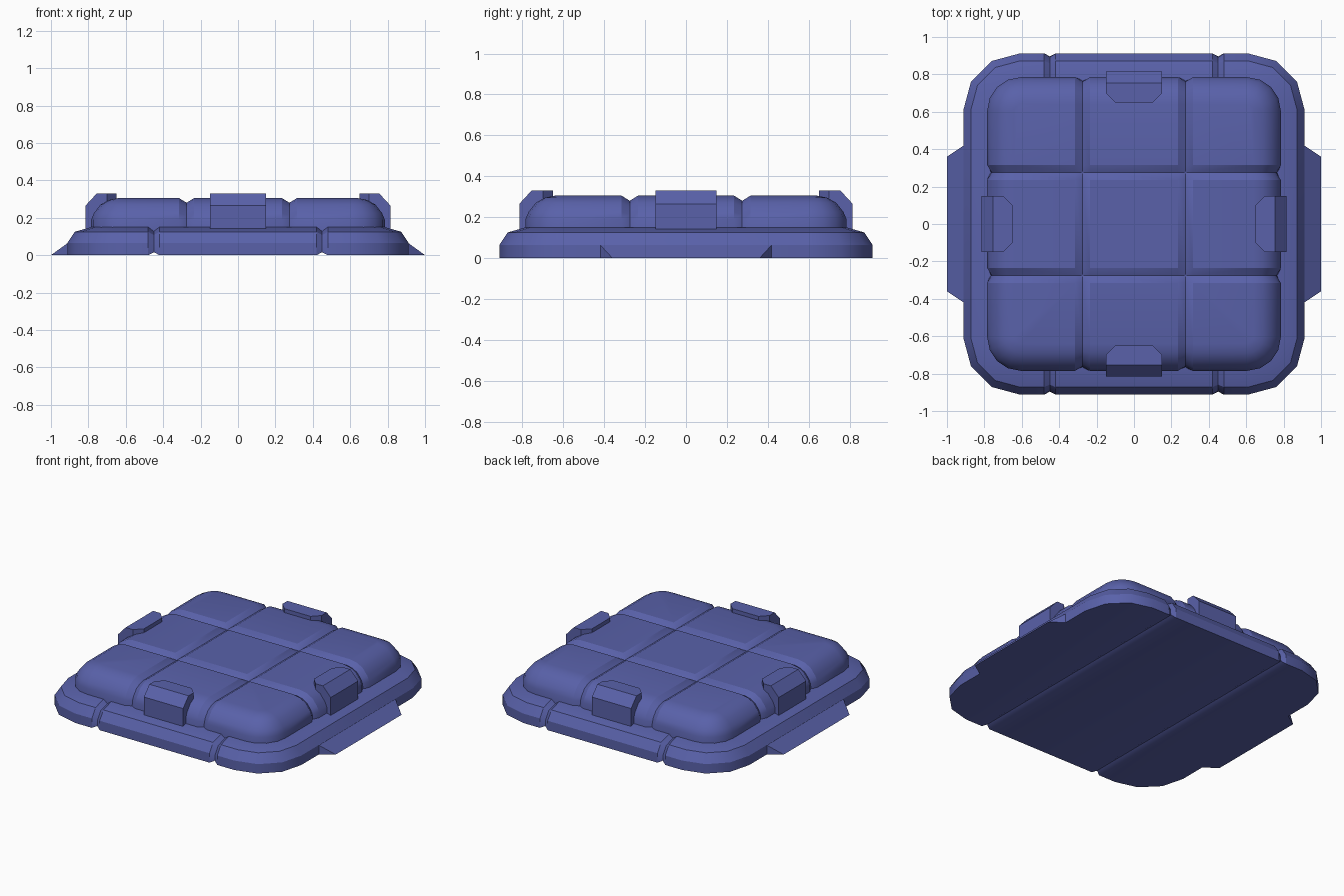
import bpy, bmesh, math
from mathutils import Vector, Matrix

if "Cube" in bpy.data.objects:
    bpy.data.objects.remove(bpy.data.objects["Cube"])

blue = bpy.data.materials.new("blue_paint")
blue.diffuse_color = (0.10, 0.12, 0.40, 1)
blue.use_nodes = True
blue.node_tree.nodes["Principled BSDF"].inputs["Base Color"].default_value = blue.diffuse_color


def finish(bm, name, smooth=None):
    bmesh.ops.recalc_face_normals(bm, faces=bm.faces[:])
    me = bpy.data.meshes.new(name)
    bm.to_mesh(me)
    bm.free()
    me.materials.append(blue)
    ob = bpy.data.objects.new(name, me)
    bpy.context.collection.objects.link(ob)
    if smooth:
        bpy.ops.object.select_all(action='DESELECT')
        ob.select_set(True)
        bpy.context.view_layer.objects.active = ob
        bpy.ops.object.shade_smooth_by_angle(angle=math.radians(smooth))
    return ob


def rounded_slab(name, profile, centre, segs, grooves, width, depth, smooth):
    """Rounded-square slab from (half size, z) rings, with V grooves
    wrapped around it at (axis, position)."""
    bm = bmesh.new()
    rings = []
    for half, z in profile:
        r, ring = half - centre, []
        for q in range(4):
            mid = math.radians(45 + 90 * q)
            cx = math.copysign(centre, math.cos(mid))
            cy = math.copysign(centre, math.sin(mid))
            for i in range(segs + 1):
                a = math.radians(90 * q + 90 * i / segs)
                ring.append(bm.verts.new((cx + r * math.cos(a), cy + r * math.sin(a), z)))
        rings.append(ring)
    n = len(rings[0])
    for lo, hi in zip(rings, rings[1:]):
        for i in range(n):
            j = (i + 1) % n
            bm.faces.new((lo[i], lo[j], hi[j], hi[i]))
    bm.faces.new(rings[0][::-1])
    bm.faces.new(rings[-1])

    # Cut three lines per groove, then sink the middle line
    for axis, pos in grooves:
        no = Vector((0, 0, 0))
        no[axis] = 1
        for off in (-width, 0, width):
            bmesh.ops.bisect_plane(bm, geom=bm.verts[:] + bm.edges[:] + bm.faces[:],
                                   plane_co=no * (pos + off), plane_no=no)
    bm.normal_update()
    sunk = [(v, v.normal.copy()) for v in bm.verts
            if any(abs(v.co[a] - p) < 1e-4 for a, p in grooves)]
    for v, nrm in sunk:
        v.co -= nrm * depth
    return finish(bm, name, smooth)


def hull(name, points, turn=0):
    """Convex solid around points, turned about z."""
    bm = bmesh.new()
    for p in points:
        bm.verts.new(p)
    bmesh.ops.convex_hull(bm, input=bm.verts[:])
    bmesh.ops.dissolve_limit(bm, angle_limit=0.01, verts=bm.verts[:], edges=bm.edges[:])
    bmesh.ops.rotate(bm, verts=bm.verts[:], cent=(0, 0, 0),
                     matrix=Matrix.Rotation(math.radians(turn), 3, 'Z'))
    return finish(bm, name)


# Lower slab with two grooves running front to back
rounded_slab("base_slab",
             [(0.912, 0), (0.912, 0.065), (0.872, 0.125), (0.785, 0.15)],
             0.61, 3, [(0, -0.45), (0, 0.45)], 0.03, 0.022, 31)

# Upper slab with a three by three panel grid
rounded_slab("panel_slab",
             [(0.785, 0.11), (0.785, 0.19), (0.77, 0.225), (0.735, 0.27),
              (0.69, 0.295), (0.64, 0.305)],
             0.605, 4, [(a, s * 0.275) for a in (0, 1) for s in (-1, 1)], 0.04, 0.025, 31)

# Four edge clips, chamfered on the outer top edge and inner corners
clip = []
for s in (-1, 1):
    for z in (0.14, 0.33):
        clip += [(s * 0.15, -0.70, z), (s * 0.10, -0.65, z)]
    clip += [(s * 0.15, -0.815, 0.14), (s * 0.15, -0.815, 0.265), (s * 0.15, -0.755, 0.33)]
for i, side in enumerate(("front", "right", "back", "left")):
    hull("clip_" + side, clip, 90 * i)

# Sloping side flaps
flap = []
for s in (-1, 1):
    flap += [(1.0, s * 0.36, 0), (0.91, s * 0.42, 0), (0.91, s * 0.42, 0.065),
             (0.88, s * 0.42, 0), (0.88, s * 0.42, 0.065)]
for side, turn in (("right", 0), ("left", 180)):
    hull("flap_" + side, flap, turn)
